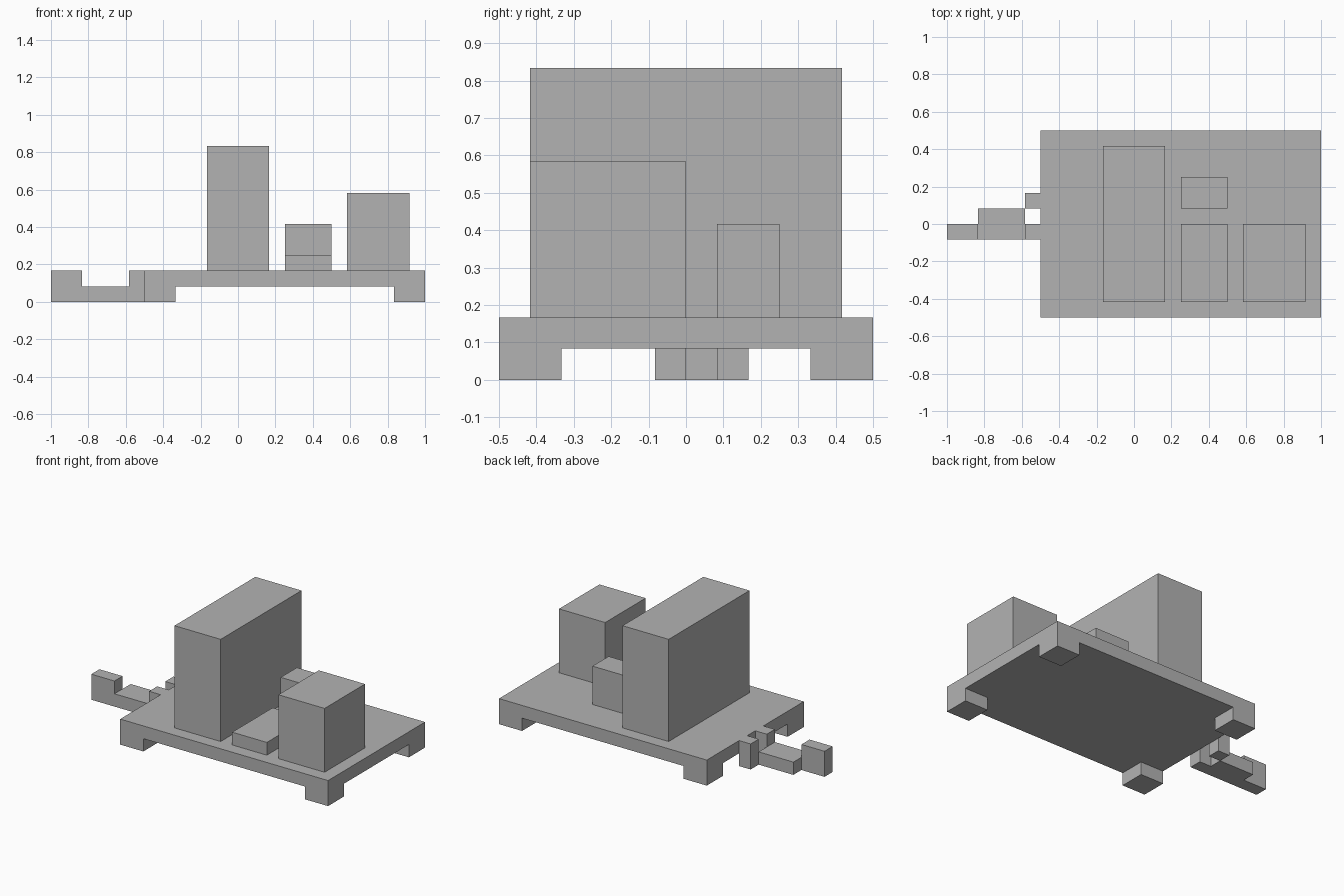
import bpy
from mathutils import Vector

cube = bpy.data.objects.get("Cube")
if cube:
    bpy.data.objects.remove(cube, do_unlink=True)

U = 1 / 12  # module of the block grid

grey = bpy.data.materials.new("plain_grey")
grey.use_nodes = True
colour = (0.45, 0.45, 0.45, 1)
grey.diffuse_color = colour
grey.node_tree.nodes["Principled BSDF"].inputs["Base Color"].default_value = colour


def box(name, x, y, z):
    """Box spanning the given (low, high) ranges in modules."""
    low, high = (Vector(c) * U for c in zip(x, y, z))
    bpy.ops.mesh.primitive_cube_add(size=1, location=(low + high) / 2)
    ob = bpy.context.object
    ob.name = name
    for v in ob.data.vertices:
        v.co *= high - low
    ob.data.materials.append(grey)
    return ob


# Base slab on four corner feet
box("base_plate", (-6, 12), (-6, 6), (1, 2))
for side, x in (("right", (-6, -4)), ("left", (10, 12))):
    for end, y in (("front", (-6, -4)), ("back", (4, 6))):
        box(f"{end}_{side}_foot", x, y, (0, 1))

# Blocks standing on the slab
box("tall_block", (-2, 2), (-5, 5), (2, 10))
box("large_block", (7, 11), (-5, 0), (2, 7))
box("low_block", (3, 6), (-5, 0), (2, 3))
box("small_block", (3, 6), (1, 3), (2, 5))

# Arm reaching out from the right end
box("front_prong", (-7, -6), (-1, 0), (0, 2))
box("back_prong", (-7, -6), (1, 2), (0, 2))
box("arm_bar", (-10, -7), (-1, 1), (0, 1))
box("arm_tip", (-12, -10), (-1, 0), (0, 2))
